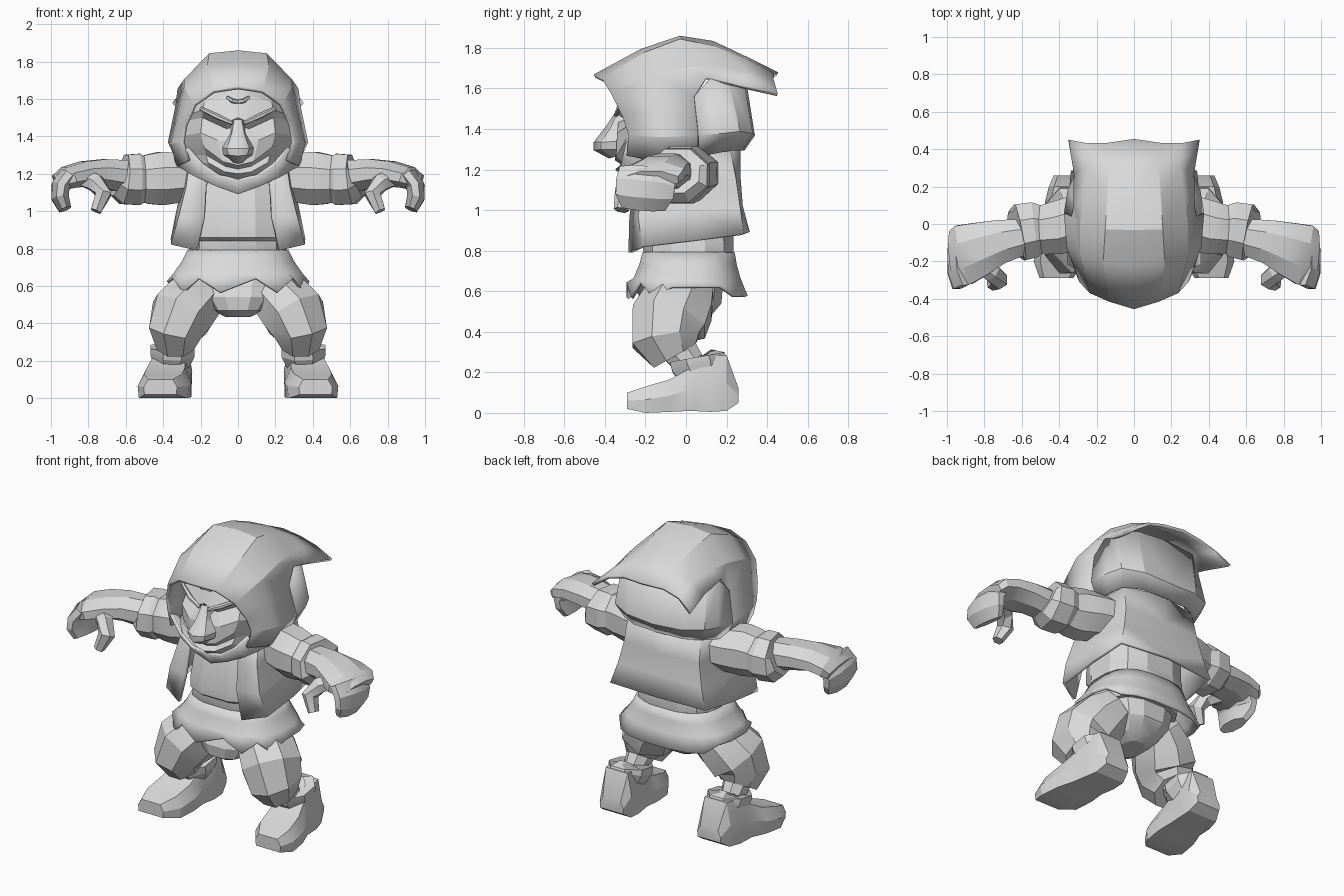
import bpy, bmesh, math
from mathutils import Vector

grey = bpy.data.materials.new("plain_grey")
grey.diffuse_color = (0.7, 0.7, 0.7, 1)


def finish(name, bm, mirror=False, thick=0, angle=22):
    bmesh.ops.remove_doubles(bm, verts=bm.verts, dist=0.0005)
    bmesh.ops.recalc_face_normals(bm, faces=bm.faces)
    me = bpy.data.meshes.new(name)
    bm.to_mesh(me)
    bm.free()
    me.materials.append(grey)
    me.shade_smooth()
    me.set_sharp_from_angle(angle=math.radians(angle))
    ob = bpy.data.objects.new(name, me)
    bpy.context.collection.objects.link(ob)
    if mirror:
        m = ob.modifiers.new("mirror", 'MIRROR')
        m.use_clip = True
        m.merge_threshold = 0.002
    if thick:
        s = ob.modifiers.new("thickness", 'SOLIDIFY')
        s.thickness, s.offset = thick, 0
    return ob


def skin(name, rows, closed=False, caps=False, **kw):
    """Join rows of points with quads; closed rows make a tube."""
    bm = bmesh.new()
    vs = [[bm.verts.new(p) for p in r] for r in rows]
    for a, b in zip(vs, vs[1:]):
        n = min(len(a), len(b))
        for i in range(n if closed else n - 1):
            j = (i + 1) % n
            bm.faces.new((a[i], a[j], b[j], b[i]))
    if caps:
        bm.faces.new(vs[0])
        bm.faces.new(vs[-1])
    return finish(name, bm, **kw)


def ring(z, rx, yf, yb, n=12, power=0.75):
    """Rounded-box outline at height z."""
    out = []
    for i in range(n):
        t = 2 * math.pi * (i + 0.5) / n
        c, s = math.cos(t), math.sin(t)
        x = math.copysign(abs(c) ** power, c) * rx
        y = math.copysign(abs(s) ** power, s) * (yb - yf) / 2
        out.append((x, (yf + yb) / 2 + y, z))
    return out


def limb(name, pts, ref, n=8, **kw):
    """Tube along points (x, y, z, half width, half depth)."""
    ps = [Vector(p[:3]) for p in pts]
    rows = []
    for i, p in enumerate(ps):
        t = (ps[min(i + 1, len(ps) - 1)] - ps[max(i - 1, 0)]).normalized()
        u = t.cross(Vector(ref)).normalized()
        v = u.cross(t)
        rows.append([p + (u * math.cos(a) * pts[i][3] + v * math.sin(a) * pts[i][4]) * 1.06
                     for a in (2 * math.pi * (k + 0.5) / n for k in range(n))])
    return skin(name, rows, closed=True, caps=True, mirror=True, **kw)


Y, Z = (0, 1, 0), (0, 0, 1)

# Hood: front rows reach down to the jaw, back rows form a two-cornered flap
skin("hood", [
    [(0, -.45, 1.66), (.13, -.41, 1.64), (.23, -.365, 1.57), (.28, -.31, 1.46), (.295, -.28, 1.37), (.265, -.29, 1.27)],
    [(0, -.22, 1.785), (.16, -.20, 1.77), (.28, -.17, 1.66), (.315, -.14, 1.50), (.35, -.12, 1.36), (.32, -.12, 1.24)],
    [(0, -.03, 1.85), (.15, -.03, 1.835), (.28, 0, 1.70), (.325, .04, 1.56), (.365, .06, 1.37), (.32, .06, 1.27)],
    [(0, .13, 1.825), (.14, .14, 1.80), (.265, .14, 1.70), (.315, .10, 1.65)],
    [(0, .29, 1.75), (.13, .30, 1.735), (.24, .30, 1.68), (.315, .27, 1.61)],
    [(0, .45, 1.67), (.14, .43, 1.665), (.25, .43, 1.635), (.345, .45, 1.57)],
], mirror=True, thick=.02)

# Hood: nape wrap below the flap
skin("hood_nape", [
    [(.325, .04, 1.56), (.31, .12, 1.65), (.29, .20, 1.66), (.20, .27, 1.67), (0, .28, 1.68)],
    [(.365, .06, 1.37), (.345, .18, 1.38), (.31, .26, 1.39), (.19, .32, 1.38), (0, .33, 1.37)],
    [(.32, .06, 1.27), (.30, .15, 1.285), (.27, .22, 1.30), (.17, .27, 1.30), (0, .28, 1.30)],
], mirror=True, thick=.02)

# Collar dipping to a point under the chin
skin("collar", [
    [(0, -.31, 1.17), (.10, -.32, 1.19), (.19, -.31, 1.25), (.27, -.29, 1.34)],
    [(0, -.27, 1.10), (.11, -.27, 1.14), (.22, -.25, 1.19), (.32, -.14, 1.25)],
    [(0, -.18, 1.12), (.10, -.16, 1.15), (.20, -.12, 1.20), (.28, -.08, 1.26)],
], mirror=True, thick=.02)

# Face
skin("face", [
    [(0, -.20, 1.75), (.10, -.16, 1.73), (.18, -.12, 1.70), (.26, -.05, 1.64)],
    [(0, -.30, 1.62), (.09, -.28, 1.61), (.18, -.24, 1.58), (.27, -.10, 1.56)],
    [(0, -.34, 1.50), (.06, -.345, 1.475), (.19, -.28, 1.54), (.29, -.10, 1.51)],
    [(0, -.33, 1.46), (.06, -.28, 1.44), (.19, -.24, 1.50), (.29, -.10, 1.48)],
    [(0, -.34, 1.37), (.11, -.34, 1.38), (.20, -.28, 1.42), (.30, -.10, 1.40)],
    [(0, -.35, 1.245), (.08, -.345, 1.265), (.18, -.30, 1.34), (.28, -.10, 1.34)],
    [(0, -.32, 1.225), (.07, -.315, 1.24), (.17, -.27, 1.30), (.27, -.10, 1.30)],
    [(0, -.35, 1.20), (.07, -.335, 1.21), (.16, -.29, 1.26), (.26, -.10, 1.25)],
    [(0, -.26, 1.13), (.07, -.25, 1.15), (.14, -.22, 1.18), (.23, -.10, 1.16)],
], mirror=True, angle=12)
skin("nose", [
    [(0, -.345, 1.49), (.02, -.335, 1.49), (.03, -.29, 1.49)],
    [(0, -.39, 1.42), (.035, -.37, 1.41), (.05, -.30, 1.41)],
    [(0, -.455, 1.335), (.06, -.42, 1.335), (.09, -.32, 1.34)],
    [(0, -.455, 1.295), (.05, -.42, 1.30), (.085, -.32, 1.30)],
    [(0, -.38, 1.255), (.025, -.36, 1.26), (.04, -.31, 1.27)],
], mirror=True, angle=12)
limb("brow", [(.03, -.345, 1.47, .010, .010), (.11, -.325, 1.505, .016, .014),
              (.20, -.275, 1.55, .01, .01)], Z, n=6)
limb("hair_lock", [(0, -.31, 1.585, .015, .012), (.03, -.325, 1.59, .012, .012),
                   (.06, -.31, 1.61, .008, .008)], Z, n=5)

# Body under the vest, with a belly fold and waist
skin("body", [ring(1.30, .20, -.14, .20), ring(1.10, .25, -.21, .24), ring(.93, .26, -.25, .24),
              ring(.86, .26, -.25, .24), ring(.84, .265, -.22, .24), ring(.78, .27, -.215, .24),
              ring(.72, .25, -.19, .225), ring(.64, .24, -.18, .21)], closed=True, caps=True)

# Open vest, flaring at the hem
skin("vest", [
    [(.10, -.18, 1.27), (.25, -.15, 1.28), (.28, .03, 1.29), (.25, .21, 1.31), (0, .26, 1.32)],
    [(.17, -.24, 1.14), (.27, -.20, 1.13), (.29, .03, 1.14), (.26, .24, 1.15), (0, .26, 1.15)],
    [(.18, -.27, .97), (.31, -.23, .97), (.32, .04, 1.0), (.29, .26, 1.01), (0, .27, 1.02)],
    [(.22, -.275, .79), (.35, -.21, .82), (.35, .05, .85), (.33, .28, .88), (0, .305, .89)],
], mirror=True, thick=.02)

# Tunic skirt growing out of the waist, with a jagged front hem
N = 20
hem = [(x, y, (.64 if i % 2 else .565) if y < -.12 else (.62 if abs(x) > .3 else .575))
       for i, (x, y, z) in enumerate(ring(.6, .38, -.29, .30, N))]
skin("tunic_skirt", [ring(.79, .265, -.21, .235, N), ring(.73, .295, -.225, .245, N),
                     ring(.66, .345, -.255, .265, N), hem], closed=True, thick=.015)

# Trousers
skin("trouser_seat", [ring(.68, .23, -.17, .19), ring(.54, .19, -.23, .18),
                      ring(.47, .14, -.22, .12), ring(.435, .07, -.16, .06)], closed=True, caps=True)
limb("trouser_leg", [(.15, .02, .62, .12, .13), (.22, -.03, .55, .155, .175), (.30, -.085, .45, .17, .19),
                     (.335, -.10, .36, .145, .17), (.335, -.055, .28, .10, .12)], Y)
limb("shin", [(.34, -.04, .32, .08, .09), (.345, .02, .24, .065, .075), (.36, .07, .14, .07, .07)], Y)

# Boots: sections from toe to heel (y, centre x, half width, bottom, top)
rows = []
for y, cx, w, b, t in [(-.29, .415, .085, .02, .10), (-.20, .40, .13, 0, .13), (-.08, .385, .13, .005, .165),
                       (.02, .37, .11, .01, .22), (.12, .36, .11, .005, .28), (.20, .35, .10, .01, .285),
                       (.26, .345, .08, .05, .12)]:
    m = b + (t - b) * .5
    rows.append([(cx - w, y, b), (cx + w, y, b), (cx + w * 1.05, y, m), (cx + w * .78, y, t),
                 (cx - w * .78, y, t), (cx - w * 1.05, y, m)])
skin("boot", rows, closed=True, caps=True, mirror=True)

# Boot cuff, tilted forward
limb("boot_cuff", [(.355, .085, .17, .09, .11), (.35, .065, .24, .12, .14),
                   (.35, .055, .275, .12, .14), (.35, .06, .268, .07, .08)], Y)

# Sleeves with a thick cuff
limb("sleeve", [(.20, .02, 1.185, .15, .13), (.31, .01, 1.18, .145, .135), (.41, -.02, 1.175, .145, .145),
                (.48, -.03, 1.17, .135, .135), (.53, -.03, 1.165, .125, .12)], Z)
limb("sleeve_cuff", [(.49, -.03, 1.17, .13, .12), (.53, -.03, 1.17, .15, .14),
                     (.61, -.045, 1.17, .155, .135), (.635, -.05, 1.18, .12, .105)], Z)

# Forearm widening into a downward-curled mitt with a hooked thumb
limb("forearm", [(.60, -.07, 1.185, .10, .09), (.72, -.095, 1.20, .12, .08), (.82, -.13, 1.20, .145, .068),
                 (.91, -.165, 1.18, .165, .06), (.97, -.17, 1.15, .135, .045)], Z)
limb("mitt", [(.91, -.19, 1.19, .05, .14), (.95, -.20, 1.13, .05, .15), (.95, -.205, 1.07, .048, .145),
              (.925, -.21, 1.01, .035, .11)], Y)
limb("thumb", [(.83, -.20, 1.18, .05, .05), (.76, -.26, 1.15, .05, .05), (.72, -.30, 1.09, .045, .05),
               (.76, -.32, 1.0, .03, .035)], Y, n=6)
